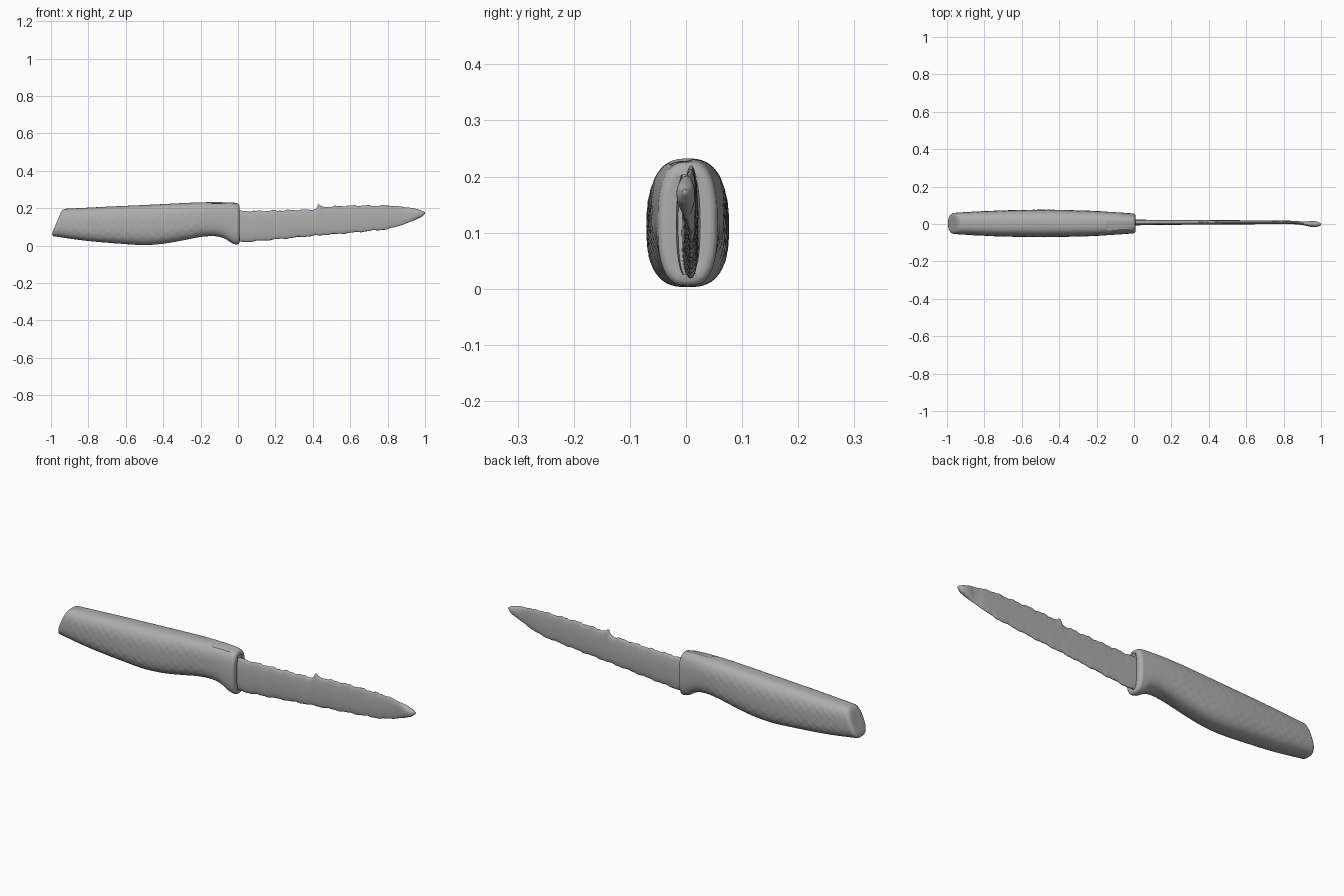
import bpy, bmesh, math
from math import sin, cos, pi

cube = bpy.data.objects.get("Cube")
if cube:
    bpy.data.objects.remove(cube)

steel = bpy.data.materials.new("plain_grey")
steel.use_nodes = True
GREY = (0.42, 0.42, 0.42, 1)
steel.diffuse_color = GREY
steel.node_tree.nodes["Principled BSDF"].inputs["Base Color"].default_value = GREY


def curve(points, x):
    """Smooth interpolation through (x, value) points."""
    n = len(points)
    x = min(max(x, points[0][0]), points[-1][0])
    i = next(k for k in range(n - 1) if x <= points[k + 1][0])
    (x0, a), (x1, b) = points[i], points[i + 1]
    pa, pb = points[max(i - 1, 0)], points[min(i + 2, n - 1)]
    h = x1 - x0
    ma, mb = (b - pa[1]) / (x1 - pa[0]) * h, (pb[1] - a) / (pb[0] - x0) * h
    t = (x - x0) / h
    return (a * (1 + 2 * t) * (1 - t) ** 2 + ma * t * (1 - t) ** 2
            + b * t * t * (3 - 2 * t) + mb * t * t * (t - 1))


def linear(points, x):
    for (x0, a), (x1, b) in zip(points, points[1:]):
        if x <= x1:
            return a + (b - a) * max(0, x - x0) / (x1 - x0)
    return points[-1][1]


def ring(x, yc, zb, zt, hw, power, sides):
    """Superellipse cross-section in the YZ plane."""
    pts = []
    for k in range(sides):
        a = 2 * pi * k / sides
        c, s = cos(a), sin(a)
        y = math.copysign(abs(c) ** (2 / power), c)
        z = math.copysign(abs(s) ** (2 / power), s)
        pts.append([x, yc + hw * y, (zb + zt) / 2 + (zt - zb) / 2 * z])
    return pts


def loft(name, rings, angle):
    bm = bmesh.new()
    loops = [[bm.verts.new(p) for p in r] for r in rings]
    for a, b in zip(loops, loops[1:]):
        for k in range(len(a)):
            j = (k + 1) % len(a)
            bm.faces.new((a[k], a[j], b[j], b[k]))
    bm.faces.new(loops[0][::-1])
    bm.faces.new(loops[-1])
    bmesh.ops.recalc_face_normals(bm, faces=bm.faces)
    mesh = bpy.data.meshes.new(name)
    bm.to_mesh(mesh)
    bm.free()
    mesh.materials.append(steel)
    ob = bpy.data.objects.new(name, mesh)
    bpy.context.collection.objects.link(ob)
    bpy.ops.object.select_all(action='DESELECT')
    ob.select_set(True)
    bpy.context.view_layer.objects.active = ob
    bpy.ops.object.shade_smooth_by_angle(angle=math.radians(angle))
    return ob


# Handle: rounded grip with a slanted butt, finger hollow and dimpled sides
belly = [(-1, .052), (-.8, .025), (-.6, .008), (-.5, .003), (-.4, .01), (-.3, .027),
         (-.2, .046), (-.12, .05), (-.07, .037), (-.03, .012), (0, .004)]
back = [(-1, .196), (-.8, .204), (-.5, .217), (-.2, .231), (-.03, .231), (0, .225)]
width = [(-1, .056), (-.8, .066), (-.5, .073), (-.25, .068), (-.1, .06), (0, .053)]


def handle_ring(x, scale=1.0, shift=0.0, dimples=True):
    zb, zt = curve(belly, x), curve(back, x)
    mid, half = (zb + zt) / 2, (zt - zb) / 2 - (1 - scale) * .07
    pts = ring(x, .003, mid - half, mid + half, curve(width, x) * scale, 2.7, 64)
    slant = max(0, min(1, (-.7 - x) / .3))
    for p in pts:
        side = max(0, 1 - ((p[2] - mid) / half) ** 2)
        if dimples and -.93 < x < -.15:
            p[1] += math.copysign(.0012, p[1]) * side * sin(x * 120) * sin(p[2] * 150)
        # shallow recess in the top next to the blade
        if -.145 < x < -.012 and abs(p[1] + .008) < .02 and p[2] > mid:
            p[2] -= .004
        p[0] += shift + slant * (p[2] - .052) * .42
    return pts


rings = [handle_ring(-1, s, d, False) for s, d in ((.3, .001), (.7, .0), (.86, .002), (.95, .007))]
steps = 130
rings += [handle_ring(-.985 + .98 * i / steps) for i in range(steps + 1)]
rings += [handle_ring(0, s, d, False) for s, d in ((.96, .002), (.85, .007), (.7, .008))]
# narrow slot that receives the blade
rings += [ring(d, .004, .02, .212, w, 2.5, 64) for d, w in ((.006, .021), (-.012, .018))]
loft("handle", rings, 50)

# Blade: thin uneven strip with a nick in the spine and a rounded tip
edge = [(-.03, .018), (.05, .02), (.2, .033), (.4, .052), (.6, .068), (.8, .088),
        (.87, .108), (.93, .13), (.98, .152), (1, .17)]
spine = [(-.03, .186), (.02, .184), (.2, .187), (.41, .193), (.42, .2), (.43, .222),
         (.445, .207), (.52, .21), (.62, .214), (.82, .214), (.88, .207), (.94, .2),
         (.98, .188), (1, .178)]
thick = [(-.03, .016), (.1, .014), (.5, .0115), (.85, .009), (.91, .01), (.95, .016),
         (.98, .014), (1, .004)]
centre = [(-.03, .008), (.3, .009), (.6, .009), (.85, .008), (.93, .001), (1, -.002)]

rings = []
steps = 200
for i in range(steps + 1):
    x = -.03 + 1.03 * i / steps
    fade = max(0, min(1, (.93 - x) * 8))
    top = linear(spine, x) + fade * (.0025 * sin(x * 75) + .0015 * sin(x * 173))
    low = linear(edge, x) + fade * (.002 * sin(x * 62 + 1) + .001 * sin(x * 141))
    rings.append(ring(x, curve(centre, x), low, top, curve(thick, x), 2.3, 32))
loft("blade", rings, 60)
